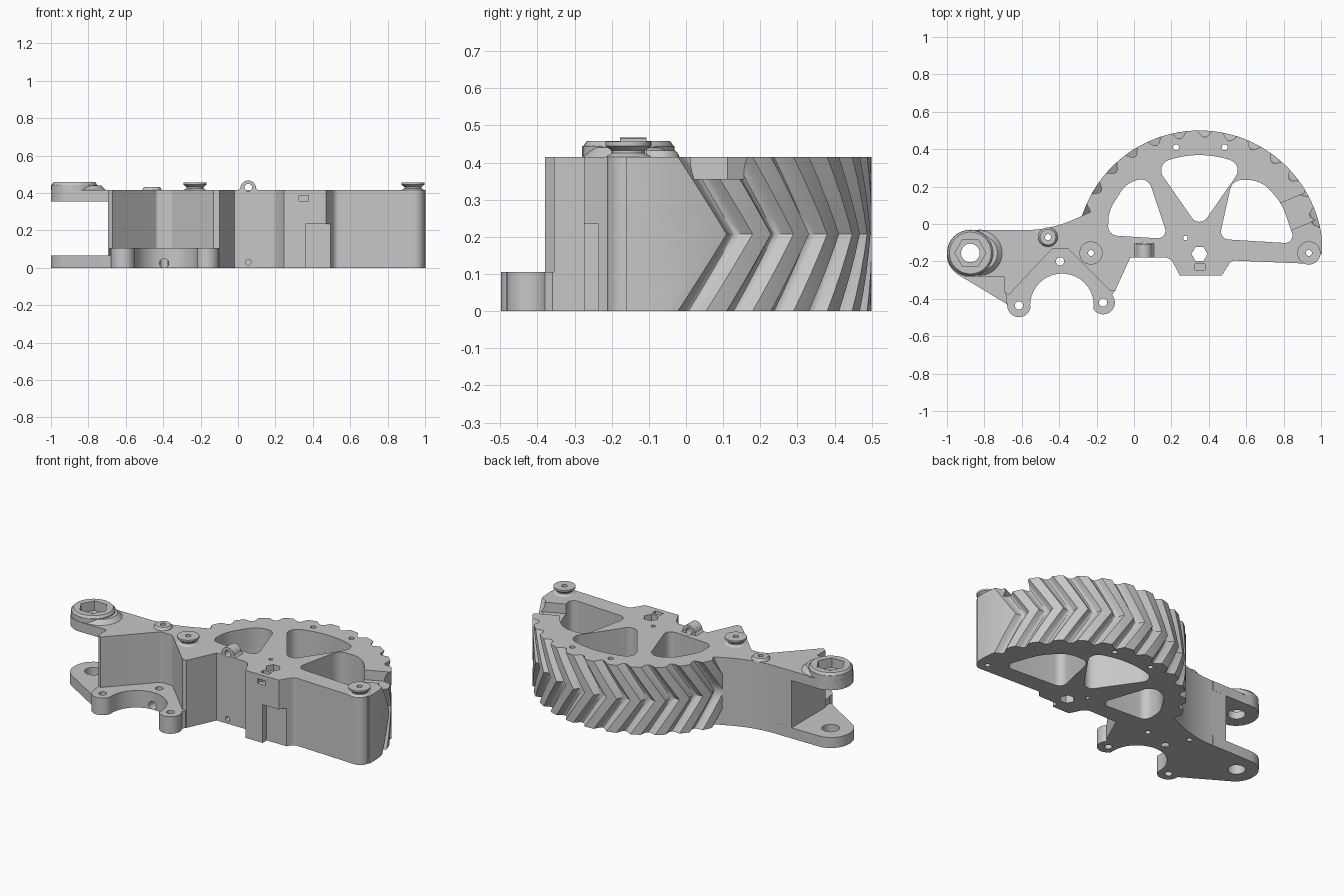
import bpy, bmesh, math
from mathutils import Vector, Matrix

cube = bpy.data.objects.get("Cube")
if cube:
    bpy.data.objects.remove(cube, do_unlink=True)

grey = bpy.data.materials.new("plain grey")
grey.use_nodes = True
COLOR = (0.57, 0.57, 0.57, 1)
grey.diffuse_color = COLOR
grey.node_tree.nodes["Principled BSDF"].inputs["Base Color"].default_value = COLOR

TOP = 0.415            # deck height
HUB = (0.35, -0.16)    # gear axis
PIVOT = (-0.875, -0.155)


def finish(name, bm):
    bmesh.ops.connect_verts_nonplanar(bm, angle_limit=0.001, faces=[f for f in bm.faces if len(f.verts) == 4])
    bmesh.ops.recalc_face_normals(bm, faces=bm.faces)
    if bm.calc_volume(signed=True) < 0:
        bmesh.ops.reverse_faces(bm, faces=bm.faces)
    mesh = bpy.data.meshes.new(name)
    bm.to_mesh(mesh)
    bm.free()
    mesh.materials.append(grey)
    ob = bpy.data.objects.new(name, mesh)
    bpy.context.scene.collection.objects.link(ob)
    return ob


def loft(name, rings, caps=True, loop=False):
    bm = bmesh.new()
    rows = [[bm.verts.new(p) for p in ring] for ring in rings]
    n = len(rows[0])
    pairs = list(zip(rows, rows[1:])) + ([(rows[-1], rows[0])] if loop else [])
    for a, b in pairs:
        for i in range(n):
            j = (i + 1) % n
            bm.faces.new((a[i], a[j], b[j], b[i]))
    if caps:
        bm.faces.new(rows[0])
        bm.faces.new(rows[-1])
    return finish(name, bm)


def prism(name, pts, z0, z1):
    return loft(name, [[(x, y, z) for x, y in pts] for z in (z0, z1)])


def circle(c, r, n=32):
    return [(c[0] + r * math.cos(2 * math.pi * i / n), c[1] + r * math.sin(2 * math.pi * i / n))
            for i in range(n)]


def cyl(name, c, r, z0, z1, r1=None, n=32):
    return loft(name, [[(x, y, z) for x, y in circle(c, rr, n)]
                       for rr, z in ((r, z0), (r1 or r, z1))])


def cyl_y(name, x, z, r, y0, y1):
    return loft(name, [[(px, y, pz) for px, pz in circle((x, z), r, 24)] for y in (y0, y1)])


def tube(name, c, profile, n=32):
    return loft(name, [[(x, y, z) for x, y in circle(c, r, n)] for r, z in profile],
                caps=False, loop=True)


def box(name, x0, x1, y0, y1, z0, z1):
    return prism(name, [(x0, y0), (x1, y0), (x1, y1), (x0, y1)], z0, z1)


def rounded(pts, steps=8):
    """Round each corner given as (x, y, trim) with an exact arc."""
    out = []
    for i, p in enumerate(pts):
        c = Vector(p[:2])
        if len(p) == 2:
            out.append(c)
            continue
        u = (Vector(pts[i - 1][:2]) - c).normalized()
        v = (Vector(pts[(i + 1) % len(pts)][:2]) - c).normalized()
        w = math.sin(u.angle(v) / 2)
        a, b = c + u * p[2], c + v * p[2]
        for k in range(steps + 1):
            t = k / steps
            ka, kc, kb = (1 - t) ** 2, 2 * w * t * (1 - t), t * t
            out.append((a * ka + c * kc + b * kb) / (ka + kc + kb))
    return out


def volume(mesh):
    bm = bmesh.new()
    bm.from_mesh(mesh)
    v = bm.calc_volume(signed=True)
    bm.free()
    return v


def combine(target, tool, op):
    """Apply a boolean with the first solver that gives a plausible volume."""
    old, extra = volume(target.data), volume(tool.data)
    low, high = (old, old + extra) if op == "UNION" else (max(old - extra, old * 0.3), old)
    for solver in ("MANIFOLD", "EXACT", "FLOAT"):
        mod = target.modifiers.new("bool", "BOOLEAN")
        mod.operation, mod.solver, mod.object = op, solver, tool
        dg = bpy.context.evaluated_depsgraph_get()
        mesh = bpy.data.meshes.new_from_object(target.evaluated_get(dg))
        target.modifiers.clear()
        if mesh.polygons and low - 1e-4 <= volume(mesh) <= high + 1e-4 and len(mesh.polygons) != len(target.data.polygons):
            target.data = mesh
            break
        bpy.data.meshes.remove(mesh)
    bpy.data.objects.remove(tool, do_unlink=True)


# herringbone gear sector
def gear_sector():
    pitch, first, per, teeth, rad, depth = 12, 9.5, 14, 13, 0.66, 0.036
    rings = []
    rows = 8
    for k in range(rows + 1):
        z = TOP * k / rows
        start = first + pitch * (1 - abs(2 * k / rows - 1))
        ring = [(HUB[0], HUB[1], z)]
        polar = [(start * i / 6, rad - 0.006 * (1 - i / 6)) for i in range(6)]
        for i in range(per * teeth + 1):
            wave = max(0, -math.cos(2 * math.pi * i / per))
            polar.append((start + pitch * i / per, rad - depth * wave ** 0.7))
        for deg, r in polar:
            a = math.radians(deg)
            ring.append((HUB[0] + r * math.cos(a), HUB[1] + r * math.sin(a), z))
        rings.append(ring)
    return loft("gear_sector", rings)


# main housing outline with the arm and the V recess
housing = prism("gear_arm_housing", rounded([
    (0.99, -0.03), (1.0, -0.215, 0.06), (0.52, -0.195, 0.02), (0.47, -0.275),
    (0.245, -0.275), (0.195, -0.18, 0.03), (-0.02, -0.18), (-0.1, -0.355),
    (-0.13, -0.355), (-0.355, -0.13, 0.01), (-0.435, -0.13, 0.01), (-0.67, -0.38),
    (-0.695, -0.36), (-0.695, -0.032), (-0.45, -0.035, 0.15), (-0.21, 0.075),
    (0.0, 0.05)]), 0, TOP)

# fork plates, motor mount and pivot boss joined to the housing
MOUNT = [(-0.615, -0.435), (-0.165, -0.42)]
mount = prism("mount", [(-0.69, -0.1), (-0.685, -0.42), (-0.615, -0.45), (-0.5, -0.42),
                        (-0.27, -0.42), (-0.165, -0.45), (-0.104, -0.36), (-0.11, -0.2),
                        (-0.3, -0.1)], 0, 0.105)
for c in MOUNT:
    combine(mount, cyl("mount_boss", c, 0.063, 0, 0.105), "UNION")
combine(mount, cyl("motor_cutout", (-0.385, -0.435), 0.17, -0.1, 0.3, n=48), "DIFFERENCE")

adds = [
    gear_sector(),
    mount,
    prism("top_fork", rounded([(-1, -0.032, 0.122), (-0.6, -0.032), (-0.6, -0.282),
                               (-1, -0.282, 0.122)]), 0.355, TOP),
    prism("bottom_fork", rounded([(-1, -0.032, 0.122), (-0.6, -0.032), (-0.6, -0.4),
                                  (-0.66, -0.44), (-1, -0.235, 0.07)]), 0, 0.065),
    cyl("pivot_boss", PIVOT, 0.1245, 0.36, 0.444),
    cyl("pivot_boss_chamfer", PIVOT, 0.1245, 0.44, 0.458, 0.112),
    cyl("pivot_boss_fillet", (-0.825, -0.155), 0.125, 0.41, 0.44, 0.095),
    loft("loop_foot", [[(0.055 - w, -0.179, z), (0.055 + w, -0.179, z), (0.055 + w, -0.105, z),
                        (0.055 - w, -0.105, z)] for w, z in ((0.06, 0.405), (0.038, 0.43))]),
    cyl_y("cable_loop", 0.055, 0.425, 0.042, -0.178, -0.106),
]
for part in adds:
    combine(housing, part, "UNION")

# spoke windows
WINDOWS = [
    [(0.11, 0.32, 0.08), (0.35, 0.39, 0.15), (0.59, 0.32, 0.08), (0.35, -0.025, 0.07)],
    [(0.075, 0.25, 0.055), (0.185, -0.08, 0.06), (-0.14, -0.06, 0.05), (-0.135, 0.07, 0.05),
     (-0.04, 0.22, 0.055)],
    [(0.525, 0.235, 0.05), (0.68, 0.235, 0.07), (0.79, 0.11, 0.06), (0.865, -0.105, 0.06),
     (0.455, -0.08, 0.05)],
]
cuts = [prism("window", rounded(w), -0.1, 0.6) for w in WINDOWS]

# round through holes grouped by radius
BOLTS = [(-0.23, -0.155), (0.935, -0.155)]
POST = (-0.46, -0.07)
HOLES = {0.016: BOLTS + [POST, (0.225, 0.41), (0.485, 0.41)],
         0.012: [(0.275, -0.075)],
         0.022: MOUNT + [(-0.395, -0.2)],
         0.05: [PIVOT]}
for r, centres in HOLES.items():
    cuts += [cyl("hole", c, r, -0.1, 0.6, n=20) for c in centres]

# pocket near the end of the gear, turned to its radius
pocket = box("pocket", 0.5, 0.8, -0.075, 0.08, 0.355, 0.6)
pocket.data.transform(Matrix.Translation((*HUB, 0)) @ Matrix.Rotation(math.radians(23), 4, "Z"))

cuts += [
    pocket,
    cyl("hex_bore", HUB, 0.043, -0.1, 0.6, n=6),
    cyl("hex_recess", PIVOT, 0.083, 0.40, 0.6, n=6),
    box("set_screw_slot", 0.325, 0.38, -0.245, -0.215, 0.35, 0.6),
    box("front_window", 0.325, 0.378, -0.4, -0.22, 0.358, 0.386),
    box("front_slot", 0.36, 0.6, -0.4, -0.235, -0.1, 0.235),
    cyl_y("loop_hole", 0.055, 0.43, 0.02, -0.3, -0.09),
    cyl_y("front_hole", 0.055, 0.03, 0.015, -0.3, -0.13),
    cyl_y("mount_channel", -0.395, 0.025, 0.025, -0.4, -0.2),
]
for tool in cuts:
    combine(housing, tool, "DIFFERENCE")

# waisted bolt spools and the small post on the deck
spool = [(0.016, TOP), (0.062, TOP), (0.045, 0.425), (0.045, 0.432), (0.062, 0.445),
         (0.062, 0.456), (0.016, 0.456)]
parts = [housing]
for side, c in zip(("right", "left"), BOLTS):
    parts.append(tube(side + "_spool", c, spool))
parts.append(tube("deck_post", POST, [(0.016, TOP), (0.052, TOP), (0.05, 0.422),
                                      (0.042, 0.432), (0.016, 0.432)]))

bpy.ops.object.select_all(action="DESELECT")
for ob in parts:
    ob.select_set(True)
bpy.context.view_layer.objects.active = housing
bpy.ops.object.shade_smooth_by_angle(angle=math.radians(30))
